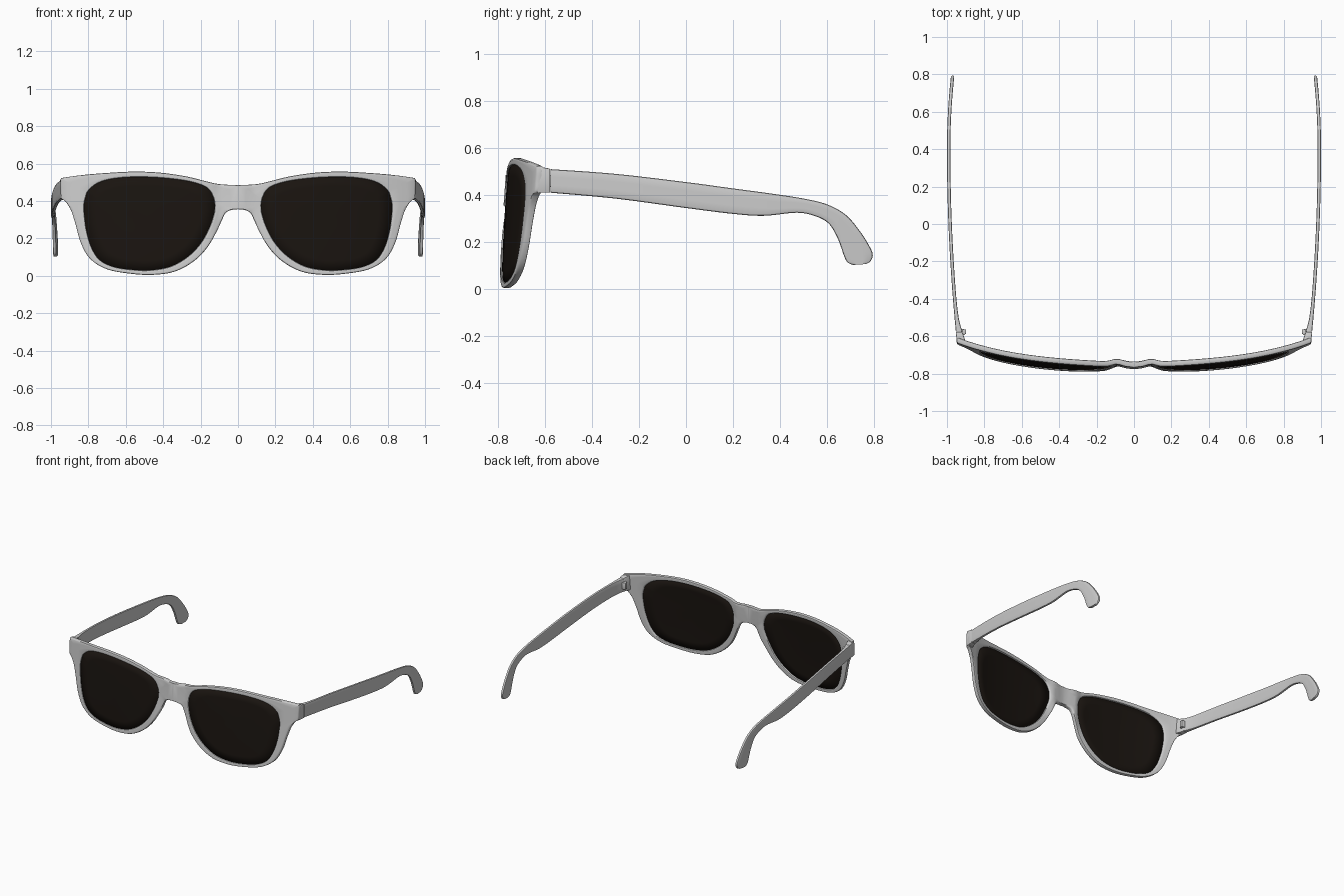
import bpy, bmesh
from math import exp, radians

if "Cube" in bpy.data.objects:
    bpy.data.objects.remove(bpy.data.objects["Cube"])

SUB = 4

def spline(pts, sub=SUB):
    """Catmull-Rom through points of any dimension."""
    out = []
    n = len(pts)
    for i in range(n - 1):
        a, b, c, d = pts[max(i - 1, 0)], pts[i], pts[i + 1], pts[min(i + 2, n - 1)]
        for k in range(sub):
            t = k / sub
            out.append([0.5 * (2 * q + (r - p) * t + (2 * p - 5 * q + 4 * r - s) * t * t
                               + (3 * q - p - 3 * r + s) * t ** 3)
                        for p, q, r, s in zip(a, b, c, d)])
    out.append(list(pts[-1]))
    return out

def section(width, thick, rounded=True):
    """Closed rounded-bar section as (position across, depth)."""
    e = min(0.008, 0.3 * width) / width
    r1, r2 = (0.007, 0.002) if rounded else (0, 0)
    front = [(0, 0.007), (0.3 * e, 0.002), (e, 0), (0.33, 0), (0.67, 0),
             (1 - e, 0), (1 - 0.3 * e, r2), (1, r1)]
    return front + [(t, thick - d) for t, d in reversed(front)]

def finish(name, bm, color=None, solid=0):
    bmesh.ops.recalc_face_normals(bm, faces=bm.faces)
    me = bpy.data.meshes.new(name)
    bm.to_mesh(me)
    bm.free()
    ob = bpy.data.objects.new(name, me)
    bpy.context.collection.objects.link(ob)
    if color:
        mat = bpy.data.materials.new(name)
        mat.diffuse_color = color
        mat.use_nodes = True
        mat.node_tree.nodes["Principled BSDF"].inputs["Base Color"].default_value = mat.diffuse_color
        me.materials.append(mat)
    bpy.ops.object.select_all(action='DESELECT')
    ob.select_set(True)
    bpy.context.view_layer.objects.active = ob
    bpy.ops.object.shade_smooth_by_angle(angle=radians(40))
    if solid:
        m = ob.modifiers.new("Thickness", 'SOLIDIFY')
        m.thickness, m.offset = solid, 0
    ob.modifiers.new("Mirror", 'MIRROR')
    return ob

def loft(bm, rings, closed):
    vs = [[bm.verts.new(p) for p in r] for r in rings]
    n, m = len(vs), len(vs[0])
    for i in range(n if closed else n - 1):
        a, b = vs[i], vs[(i + 1) % n]
        for j in range(m):
            k = (j + 1) % m
            bm.faces.new((a[j], a[k], b[k], b[j]))
    if not closed:
        bm.faces.new(vs[0])
        bm.faces.new(vs[-1])

def face_y(x, z):
    """Wrapped and tilted front surface of the glasses."""
    return (-0.80 + 0.08 * x * x + 0.07 * x ** 4 + 0.07 * z
            + 0.015 * exp(-((x - 0.09) / 0.04) ** 2))

# Half front: outer outline x, z paired with lens opening x, z
rim = spline([
    (0, .485, .128, .41), (.1, .49, .15, .455), (.18, .508, .19, .483),
    (.28, .532, .28, .508), (.42, .552, .42, .524), (.56, .557, .56, .528),
    (.7, .55, .68, .517), (.82, .54, .755, .493), (.93, .525, .8, .455),
    (.948, .515, .812, .43), (.948, .46, .822, .39), (.945, .415, .824, .36),
    (.925, .40, .822, .33), (.895, .355, .818, .29), (.87, .28, .81, .24),
    (.84, .175, .785, .155), (.79, .09, .74, .085), (.70, .035, .665, .048),
    (.58, .012, .57, .033), (.46, .005, .47, .03), (.34, .022, .36, .05),
    (.24, .075, .265, .105), (.165, .15, .195, .18), (.115, .235, .15, .265),
    (.085, .3, .13, .325), (.065, .338, .125, .35), (.03, .353, .124, .37),
    (0, .356, .124, .385)])

# Front frame
bm = bmesh.new()
rings = []
for i, (ox, oz, ix, iz) in enumerate(rim):
    w = ((ox - ix) ** 2 + (oz - iz) ** 2) ** 0.5
    ring = []
    for t, d in section(w, 0.03, 0 < i < len(rim) - 1):
        x, z = ix + (ox - ix) * t, iz + (oz - iz) * t
        ring.append((x, face_y(x, z) + d, z))
    rings.append(ring)
loft(bm, rings, True)
wall = [f for f in bm.faces if all(abs(v.co.x) < 1e-4 for v in f.verts)]
bmesh.ops.delete(bm, geom=wall, context='FACES')
finish("front_frame", bm)

# Dark lenses
bm = bmesh.new()
cx, cz = 0.475, 0.29
prev = None
for s in (1.01, 0.8, 0.55, 0.3):
    cur = []
    for _, _, ix, iz in rim:
        x, z = cx + (ix - cx) * s, cz + (iz - cz) * s
        cur.append(bm.verts.new((x, face_y(x, z) + 0.012 - 0.005 * (1 - s * s), z)))
    if prev:
        for j in range(len(cur)):
            k = (j + 1) % len(cur)
            bm.faces.new((prev[j], prev[k], cur[k], cur[j]))
    prev = cur
mid = bm.verts.new((cx, face_y(cx, cz) + 0.007, cz))
for j in range(len(prev)):
    bm.faces.new((prev[j], prev[(j + 1) % len(prev)], mid))
finish("lens", bm, (0.01, 0.007, 0.005, 1), solid=0.012)

# Temple arms: upper edge y, z paired with lower edge y, z
arm = spline([
    (-.575, .51, -.575, .41), (-.3, .49, -.3, .385), (0, .455, 0, .345),
    (.2, .428, .2, .32), (.35, .408, .33, .312), (.5, .385, .47, .325),
    (.6, .36, .55, .31), (.68, .315, .605, .28), (.74, .245, .64, .225),
    (.775, .19, .66, .175), (.793, .15, .67, .145), (.785, .12, .685, .115),
    (.765, .107, .71, .103)], 6)
bm = bmesh.new()
rings = []
for uy, uz, ly, lz in arm:
    w = ((uy - ly) ** 2 + (uz - lz) ** 2) ** 0.5
    ring = []
    for t, d in section(w, 0.018 + 0.018 * exp(-(uy + 0.575) / 0.05)):
        y, z = ly + (uy - ly) * t, lz + (uz - lz) * t
        x = 1.0 - (0.05 if y < 0.4 else 0.14) * (y - 0.4) ** 2
        ring.append((x - d, y, z))
    rings.append(ring)
loft(bm, rings, False)
finish("temple_arm", bm)

def block(name, plan, zs_front, zs_back, bevel):
    """Four-cornered block; plan runs front outer, back outer, back inner, front inner."""
    bm = bmesh.new()
    heights = (zs_front, zs_back, zs_back, zs_front)
    loft(bm, [[(x, y, h[k]) for (x, y), h in zip(plan, heights)] for k in (0, 1)], False)
    bmesh.ops.bevel(bm, geom=bm.edges[:], offset=bevel, segments=2, affect='EDGES', profile=0.5)
    finish(name, bm)

# End pieces joining the front to the arms, and hinge knuckles
block("end_piece", [(.947, -.632), (.953, -.577), (.918, -.577), (.895, -.645)],
      (.41, .522), (.41, .512), 0.004)
block("hinge", [(.925, -.605), (.925, -.56), (.897, -.565), (.897, -.585)],
      (.435, .485), (.435, .485), 0.003)
